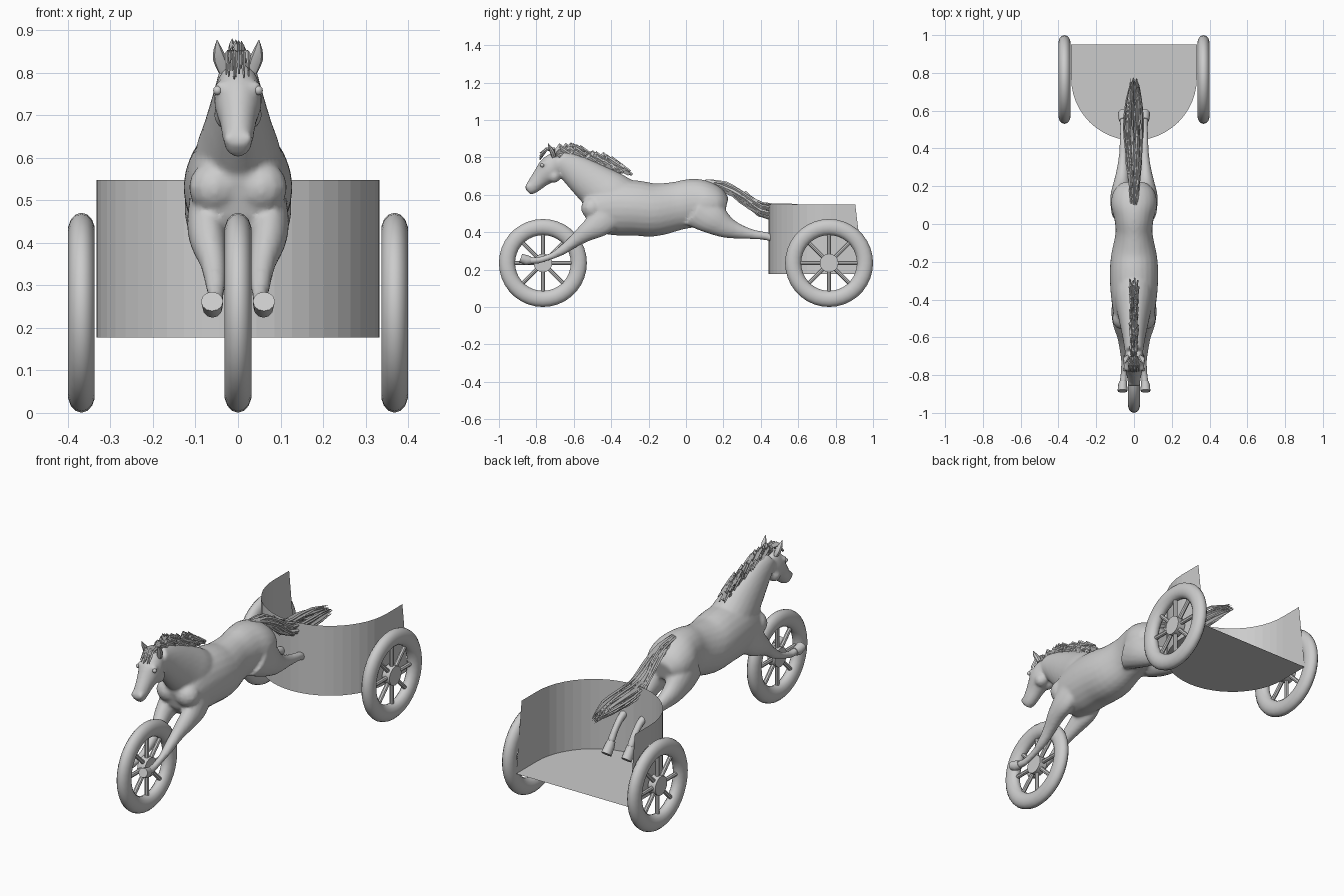
import bpy, bmesh, math, random
from mathutils import Vector, Matrix

if "Cube" in bpy.data.objects:
    bpy.data.objects.remove(bpy.data.objects["Cube"])

random.seed(4)


def finish(bm, name, angle=None):
    bmesh.ops.recalc_face_normals(bm, faces=bm.faces[:])
    me = bpy.data.meshes.new(name)
    bm.to_mesh(me)
    bm.free()
    ob = bpy.data.objects.new(name, me)
    bpy.context.collection.objects.link(ob)
    if angle:
        bpy.ops.object.select_all(action='DESELECT')
        ob.select_set(True)
        bpy.context.view_layer.objects.active = ob
        bpy.ops.object.shade_smooth_by_angle(angle=math.radians(angle))
    return ob


def spline(pts, n):
    """Catmull-Rom interpolation of tuples"""
    p = [pts[0]] + list(pts) + [pts[-1]]
    out = []
    for i in range(1, len(p) - 2):
        for k in range(n):
            t = k / n
            out.append([0.5 * (2 * b + (c - a) * t + (2 * a - 5 * b + 4 * c - d) * t * t
                               + (3 * b - a - 3 * c + d) * t ** 3)
                        for a, b, c, d in zip(p[i - 1], p[i], p[i + 1], p[i + 2])])
    return out + [list(pts[-1])]


def loft(bm, pts, sides=20, n=4, mirror=1):
    """Elliptical tube; each point is (x, y, z, half width in x, half depth)"""
    pts = spline(pts, n) if n > 1 else pts
    rings = []
    for i, (x, y, z, rx, r) in enumerate(pts):
        a, b = pts[max(i - 1, 0)], pts[min(i + 1, len(pts) - 1)]
        d = Vector((0, b[1] - a[1], b[2] - a[2])).normalized()
        up = Vector((0, -d.z, d.y))
        rings.append([bm.verts.new(Vector((mirror * x, y, z))
                      + Vector((rx, 0, 0)) * math.cos(2 * math.pi * k / sides)
                      + up * r * math.sin(2 * math.pi * k / sides)) for k in range(sides)])
    for a, b in zip(rings, rings[1:]):
        for k in range(sides):
            j = (k + 1) % sides
            bm.faces.new((a[k], a[j], b[j], b[k]))
    bm.faces.new(rings[0])
    bm.faces.new(rings[-1][::-1])


# Horse body: torso, neck, head and legs fused into one smooth skin
torso = [(0, -.54, .50, .05, .05), (0, -.50, .51, .10, .115), (0, -.40, .53, .12, .147),
         (0, -.28, .53, .128, .148), (0, -.17, .52, .122, .142), (0, -.05, .54, .098, .13),
         (0, .03, .555, .105, .13), (0, .10, .555, .122, .122), (0, .17, .545, .11, .095),
         (0, .215, .535, .07, .05)]
neck = [(0, -.36, .57, .105, .13), (0, -.42, .605, .10, .13), (0, -.49, .655, .083, .115),
        (0, -.60, .735, .06, .085), (0, -.68, .785, .048, .055)]
head = [(0, -.675, .79, .035, .04), (0, -.70, .77, .05, .06), (0, -.735, .73, .056, .066),
        (0, -.78, .685, .043, .05), (0, -.825, .637, .034, .036), (0, -.846, .617, .024, .022)]
front_leg = [(.07, -.40, .52, .04, .09), (.075, -.46, .45, .045, .075), (.07, -.53, .402, .042, .052),
             (.058, -.60, .35, .031, .034), (.053, -.66, .305, .025, .026),
             (.052, -.72, .272, .018, .018), (.054, -.79, .25, .018, .018), (.057, -.84, .25, .02, .021)]
hind_leg = [(.06, .06, .53, .06, .11), (.068, .14, .475, .058, .088), (.065, .21, .43, .046, .062),
            (.06, .28, .405, .034, .041), (.057, .36, .388, .024, .026), (.056, .45, .373, .02, .021),
            (.056, .51, .325, .018, .018), (.057, .55, .265, .02, .02)]
bm = bmesh.new()
for part in (torso, neck, head):
    loft(bm, part, 24)
for s in (1, -1):
    loft(bm, front_leg, 16, mirror=s)
    loft(bm, hind_leg, 16, mirror=s)
    # cheeks and brow bumps
    for x, y, z, r in ((.022, -.705, .70, .036), (.04, -.762, .765, .017), (.02, -.845, .645, .016),
                       (.055, -.5, .53, .062)):
        bmesh.ops.create_uvsphere(bm, u_segments=12, v_segments=8, radius=r,
                                  matrix=Matrix.Translation((s * x, y, z)))
horse = finish(bm, "horse_body")
rm = horse.modifiers.new("fuse", 'REMESH')
rm.mode = 'VOXEL'
rm.voxel_size = 0.009
rm.use_smooth_shade = True
sm = horse.modifiers.new("soften", 'SMOOTH')
sm.factor, sm.iterations = 0.5, 5

# Hooves
bm = bmesh.new()
for s in (1, -1):
    loft(bm, [(.057, -.83, .25, .02, .021), (.06, -.852, .25, .024, .027),
              (.061, -.884, .262, .026, .024)], 12, 1, s)
    loft(bm, [(.057, .545, .272, .02, .02), (.058, .558, .248, .024, .026),
              (.059, .585, .215, .026, .029)], 12, 1, s)
finish(bm, "hooves", 40)

# Ears and eyes
bm = bmesh.new()
for s in (1, -1):
    loft(bm, [(.034, -.705, .80, .012, .012), (.042, -.715, .83, .017, .013),
              (.047, -.728, .855, .010, .008), (.049, -.738, .876, .001, .001)], 8, 2, s)
finish(bm, "ears", 40)
bm = bmesh.new()
for s in (1, -1):
    bmesh.ops.create_uvsphere(bm, u_segments=10, v_segments=6, radius=.011,
                              matrix=Matrix.Translation((s * .048, -.769, .758)))
finish(bm, "eyes", 60)

# Mane: overlapping locks along the crest, plus a forelock
crest = spline([(-.715, .822), (-.65, .833), (-.56, .805), (-.45, .765), (-.37, .72)], 12)
bm = bmesh.new()
for i in range(95):
    y, z = random.choice(crest)
    x, lift = random.uniform(-.016, .016), random.uniform(.0, .04)
    end = random.uniform(.06, .11)
    loft(bm, [(x * .5, y, z - .015, .006, .016), (x, y + end * .4, z + lift - .003, .007, .014),
              (x * 1.6, y + end, z + lift - end * .42, .004, .006)], 4, 1)
for i in range(14):
    x = random.uniform(-.03, .03)
    loft(bm, [(x * .6, -.70, .842, .006, .010), (x, -.745, .845, .006, .009),
              (x * 1.1, -.782, random.uniform(.785, .825), .002, .002)], 4, 1)
finish(bm, "mane")

# Tail: loose strands following one sweeping path
path = [(.11, .665), (.20, .645), (.30, .59), (.40, .525), (.52, .505), (.64, .50), (.76, .485)]
spread = [.012, .024, .036, .048, .055, .045, .026]
bm = bmesh.new()
for i in range(60):
    a, q = random.uniform(0, 2 * math.pi), math.sqrt(random.random())
    first = random.choice((0, 0, 0, 1, 2))
    last = random.choice((5, 6, 7, 7))
    strand = []
    for (y, z), w in list(zip(path, spread))[first:last]:
        strand.append((w * q * math.cos(a) + random.uniform(-.007, .007), y + random.uniform(-.015, .015),
                       z + .75 * w * q * math.sin(a) + random.uniform(-.006, .006), .006, .008))
    strand[-1] = strand[-1][:3] + (.001, .001)
    loft(bm, strand, 4, 2)
finish(bm, "tail")

# Chariot: D-shaped floor with a thin curved wall, open at the back
R, CY, FLOOR, TOP = .333, .775, .177, .548
arc = [(R * math.cos(math.pi * k / 24), CY - R * math.sin(math.pi * k / 24)) for k in range(25)]
bm = bmesh.new()
low = [(R, .95)] + arc + [(-R, .95)]
high = [(R, .905)] + arc + [(-R, .905)]
lv = [bm.verts.new((x, y, FLOOR)) for x, y in low]
hv = [bm.verts.new((x, y, TOP)) for x, y in high]
for k in range(len(lv) - 1):
    bm.faces.new((lv[k], lv[k + 1], hv[k + 1], hv[k]))
finish(bm, "chariot_wall")
bm = bmesh.new()
bm.faces.new([bm.verts.new((x, y, FLOOR)) for x, y in low])
finish(bm, "chariot_floor")


# Wheels: rounded tyre, hub and eight spokes
def wheel(name, x, y):
    bm = bmesh.new()
    N, M = 36, 14
    ring = [[bm.verts.new((.032 * math.sin(v), (.192 + .043 * math.cos(v)) * math.cos(u),
                           (.192 + .043 * math.cos(v)) * math.sin(u)))
             for v in (2 * math.pi * j / M for j in range(M))]
            for u in (2 * math.pi * i / N for i in range(N))]
    for i in range(N):
        for j in range(M):
            a, b = ring[i], ring[(i + 1) % N]
            bm.faces.new((a[j], b[j], b[(j + 1) % M], a[(j + 1) % M]))
    bmesh.ops.create_cone(bm, cap_ends=True, segments=20, radius1=.05, radius2=.05, depth=.044,
                          matrix=Matrix.Rotation(math.pi / 2, 4, 'Y'))
    for k in range(8):
        bmesh.ops.create_cone(bm, cap_ends=True, segments=8, radius1=.011, radius2=.011, depth=.13,
                              matrix=Matrix.Rotation(k * math.pi / 4, 4, 'X') @ Matrix.Translation((0, 0, .10)))
    finish(bm, name, 35).location = (x, y, .2355)


wheel("front_wheel", 0, -.765)
wheel("rear_wheel_left", .368, .765)
wheel("rear_wheel_right", -.368, .765)
